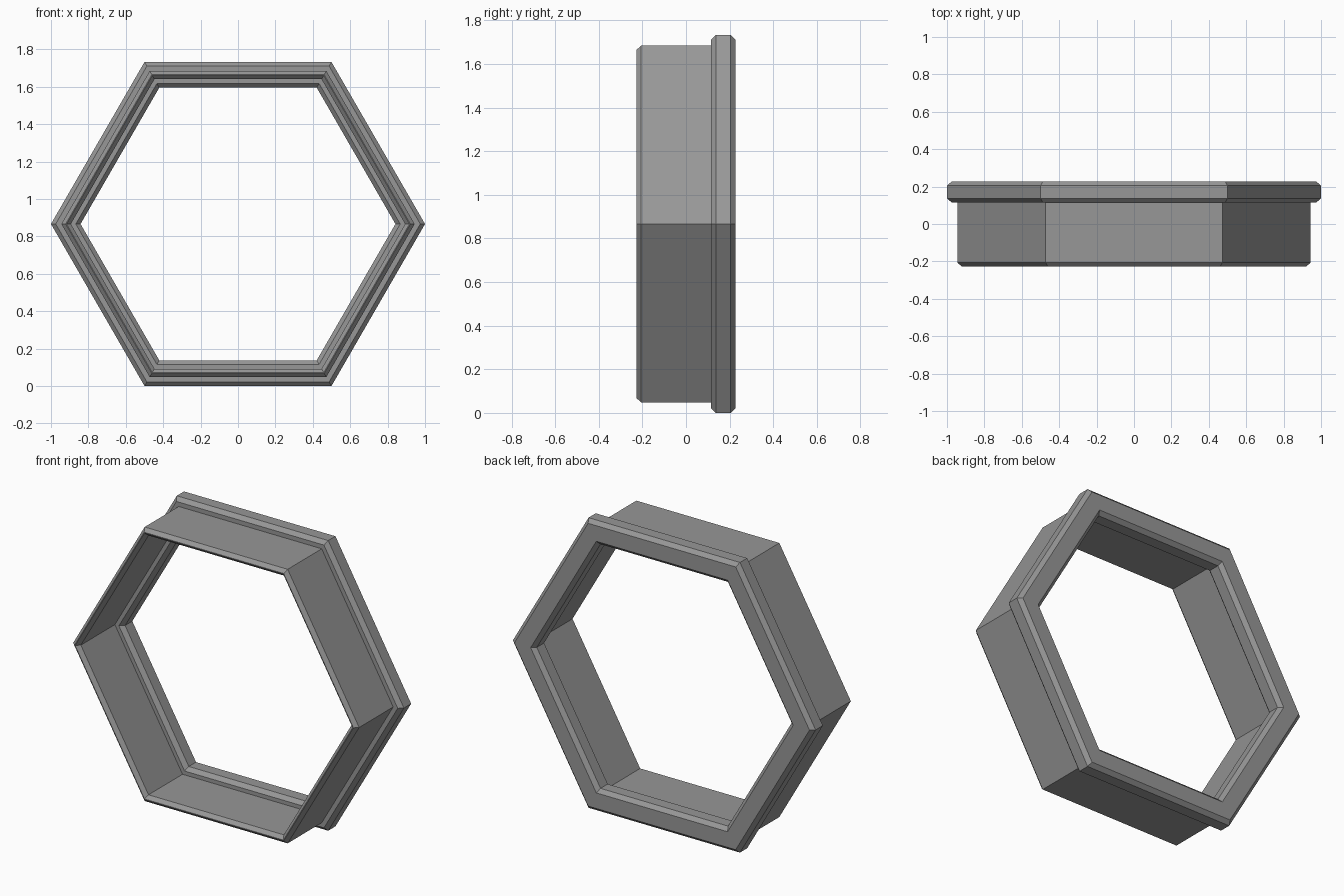
import bpy, bmesh, math

if "Cube" in bpy.data.objects:
    bpy.data.objects.remove(bpy.data.objects["Cube"])

SIDES = 6
COS = math.cos(math.pi / SIDES)      # apothem / corner radius
CENTRE_Z = COS

# Closed cross-section: (distance from centre to flat side, y)
profile = [
    # thin sleeve, outside from front to flange
    (0.798, -0.227), (0.818, -0.206), (0.818, 0.115),
    # chamfered flange at the back
    (0.844, 0.115), (0.866, 0.137), (0.866, 0.205), (0.844, 0.227),
    (0.751, 0.227), (0.729, 0.205), (0.729, 0.137), (0.751, 0.115),
    # sleeve, inside back to the front
    (0.774, 0.115), (0.774, -0.206), (0.794, -0.227),
]


def sweep_ring(name, section, sides):
    """Carry a closed cross-section around a polygon lying in the XZ plane."""
    bm = bmesh.new()
    rings = []
    for i in range(sides):
        a = 2 * math.pi * i / sides
        rings.append([bm.verts.new((r / COS * math.cos(a), y,
                                    CENTRE_Z + r / COS * math.sin(a)))
                      for r, y in section])
    n = len(section)
    for i in range(sides):
        cur, nxt = rings[i], rings[(i + 1) % sides]
        for j in range(n):
            k = (j + 1) % n
            bm.faces.new((cur[j], cur[k], nxt[k], nxt[j]))
    bmesh.ops.recalc_face_normals(bm, faces=bm.faces)
    mesh = bpy.data.meshes.new(name)
    bm.to_mesh(mesh)
    bm.free()
    obj = bpy.data.objects.new(name, mesh)
    bpy.context.collection.objects.link(obj)
    return obj


# Hexagonal frame with flange, dark grey
frame = sweep_ring("hexagonal_frame", profile, SIDES)
dark = bpy.data.materials.new("dark_grey")
dark.diffuse_color = (0.31, 0.31, 0.31, 1)
dark.use_nodes = True
dark.node_tree.nodes["Principled BSDF"].inputs["Base Color"].default_value = dark.diffuse_color
frame.data.materials.append(dark)
